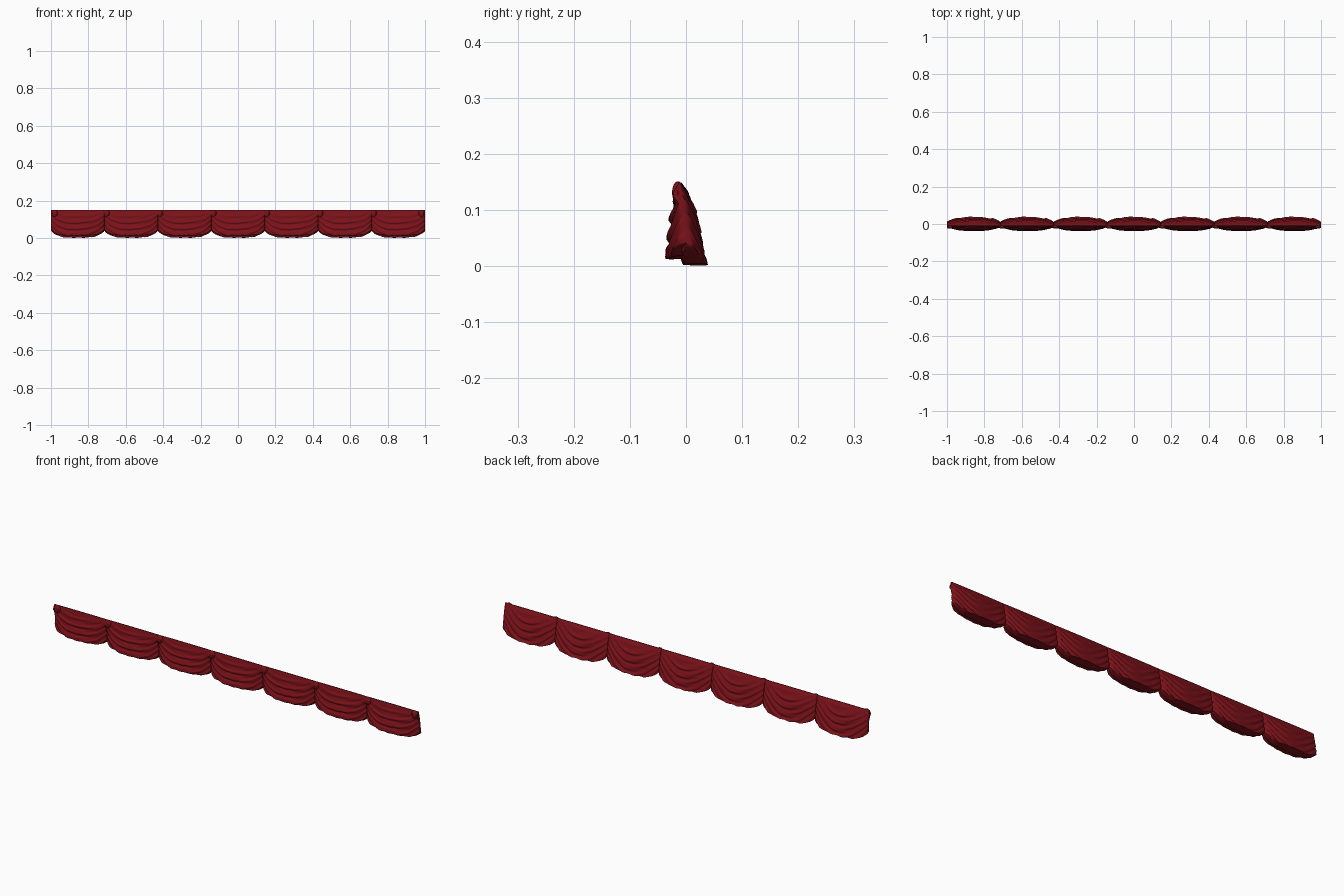
import bpy, bmesh, math

if "Cube" in bpy.data.objects:
    bpy.data.objects.remove(bpy.data.objects["Cube"])

N = 7                      # number of swags
HALF = 1.0 / N             # half width of one swag
NU, NV = 48, 44            # resolution across and down

mat = bpy.data.materials.new("red_velvet")
mat.diffuse_color = (0.2, 0.006, 0.01, 1)
mat.use_nodes = True
mat.node_tree.nodes["Principled BSDF"].inputs["Base Color"].default_value = mat.diffuse_color

# Mid-swag side profiles: (depth 0..1, y)
FRONT = [(0, -0.012), (0.15, -0.018), (0.4, -0.026), (0.7, -0.032), (1, -0.036)]
BACK = [(0, -0.008), (0.1, 0.002), (0.3, 0.014), (0.5, 0.022), (0.75, 0.028), (1, 0.036)]


def lerp(table, t):
    for (a, p), (b, q) in zip(table, table[1:]):
        if t <= b:
            return p + (q - p) * (t - a) / (b - a)
    return table[-1][1]


def fold(u, t, seed):
    # Curved drape folds sag in the middle; straight pleats sit near the top
    s = t + 0.38 * u * u + 0.03 * math.sin(3.1 * u + seed)
    sag = math.sin(s * 27 + 0.8 * math.sin(4 * u + seed))
    fine = math.sin(s * 49 + 2 * u + seed)
    pleat = math.sin(u * 38 + seed + 3 * t)
    low = min(1, t * 2.5)
    return low * (0.0028 * sag + 0.0012 * fine) + (1 - low) * 0.0014 * pleat


def point(cx, u, t, side):
    # side -1 is the front cloth, +1 the back cloth
    a = abs(u)
    lens = 0.18 + 0.82 * math.sqrt(max(0, 1 - a ** 2.2))
    mid = -0.010 + 0.012 * t
    y = mid + (lerp(FRONT if side < 0 else BACK, t) - mid) * lens
    y += side * fold(u, t, 1.3 if side < 0 else 4.2) * (0.4 + 0.6 * lens) * min(1, t * 6)
    # gathered puff at the upper corners of the front cloth
    if side < 0:
        y -= 0.012 * a ** 10 * math.exp(-((t - 0.2) / 0.16) ** 2)
    low = (0.014 if side < 0 else 0.003) + (0.028 if side < 0 else 0.036) * a ** 4
    low += 0.0012 * math.sin(u * 17 + side)
    return (cx + HALF * u, y, 0.149 - (0.149 - low) * t)


def make_swag(i):
    cx = -1 + HALF * (2 * i + 1)
    bm = bmesh.new()
    rows = []
    for j in range(NU + 1):
        u = math.sin((2 * j / NU - 1) * math.pi / 2) * 0.5 + (2 * j / NU - 1) * 0.5
        ring = [point(cx, u, k / NV, -1) for k in range(NV + 1)]
        f, b = point(cx, u, 1, -1), point(cx, u, 1, 1)
        # underside between the two hems, stepping from front to back
        for w, z in ((0.12, f[2] - 0.001), (0.38, f[2]), (0.42, b[2]), (0.88, b[2] - 0.001)):
            ring.append((f[0], f[1] + (b[1] - f[1]) * w, z))
        ring += [point(cx, u, k / NV, 1) for k in range(NV, -1, -1)]
        rows.append([bm.verts.new(p) for p in ring])
    for r, s in zip(rows, rows[1:]):
        n = len(r)
        for k in range(n):
            m = (k + 1) % n
            bm.faces.new((r[k], r[m], s[m], s[k]))
    bm.faces.new(rows[0])
    bm.faces.new(rows[-1])
    bmesh.ops.recalc_face_normals(bm, faces=bm.faces)
    finish(bm, f"swag_{i + 1}")


def finish(bm, name):
    me = bpy.data.meshes.new(name)
    bm.to_mesh(me)
    bm.free()
    ob = bpy.data.objects.new(name, me)
    bpy.context.collection.objects.link(ob)
    me.materials.append(mat)
    bpy.ops.object.select_all(action='DESELECT')
    ob.select_set(True)
    bpy.context.view_layer.objects.active = ob
    bpy.ops.object.shade_smooth_by_angle(angle=math.radians(50))


def make_gather(i, x):
    # small gathered knot where neighbouring swags meet
    bm = bmesh.new()
    bmesh.ops.create_uvsphere(bm, u_segments=20, v_segments=12, radius=1)
    for v in bm.verts:
        ang = math.atan2(v.co.y, v.co.x)
        g = 1 + 0.1 * math.cos(6 * ang)
        v.co = (x + 0.017 * v.co.x * g, -0.0145 + 0.0105 * v.co.y * g, 0.131 + 0.02 * v.co.z)
    finish(bm, f"gather_{i + 1}")


for i in range(N):
    make_swag(i)
for i in range(N + 1):
    make_gather(i, max(-0.982, min(0.982, -1 + 2 * HALF * i + 0.01)))
